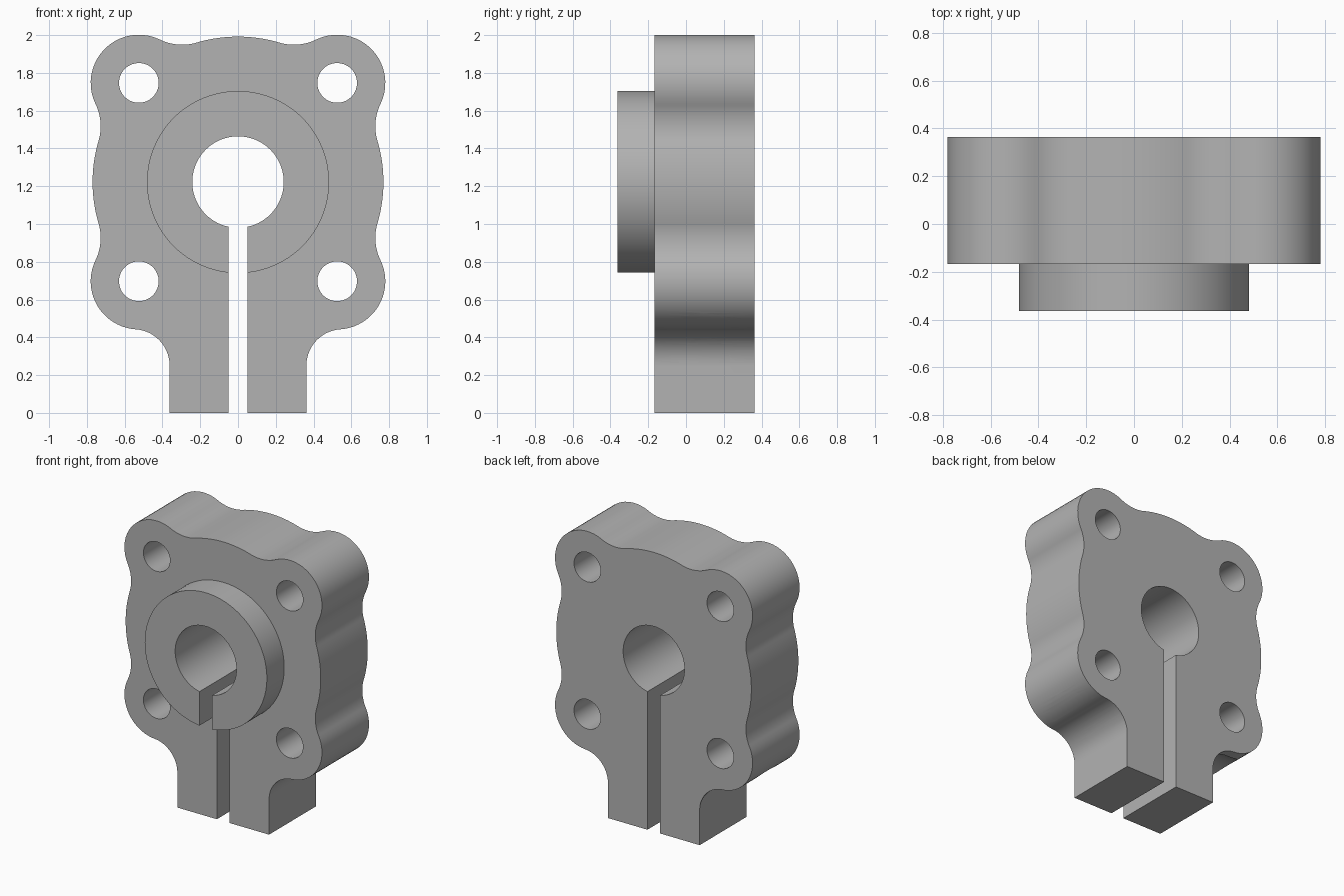
import bpy, bmesh, math
from mathutils import Vector, Matrix

cube = bpy.data.objects.get("Cube")
if cube:
    bpy.data.objects.remove(cube, do_unlink=True)

FRONT, BACK, BOSS_FRONT = -0.167, 0.363, -0.363
MID = (FRONT + BACK) / 2
CENTRE = Vector((0, 1.222))
BODY_R, LOBE_R, FILLET_R = 0.77, 0.255, 0.27
HOLE = 0.525            # bolt hole offset from the bore axis
LUG_X, LUG_Z = 0.362, 0.265

steel = bpy.data.materials.new("grey metal")
steel.use_nodes = True
GREY = (0.45, 0.45, 0.45, 1)
steel.diffuse_color = GREY
steel.node_tree.nodes["Principled BSDF"].inputs["Base Color"].default_value = GREY


def make_object(name, bm):
    bmesh.ops.recalc_face_normals(bm, faces=bm.faces)
    mesh = bpy.data.meshes.new(name)
    bm.to_mesh(mesh)
    bm.free()
    mesh.materials.append(steel)
    obj = bpy.data.objects.new(name, mesh)
    bpy.context.collection.objects.link(obj)
    return obj


def cylinder(name, axis, centre, radius, start, end, segments=96):
    """Cylinder along 'X' or 'Y' between two coordinates on that axis."""
    bm = bmesh.new()
    bmesh.ops.create_cone(bm, cap_ends=True, segments=segments, radius1=radius,
                          radius2=radius, depth=abs(end - start))
    turn = Matrix.Rotation(math.pi / 2, 4, 'Y' if axis == 'X' else 'X')
    place = Vector(centre)
    place['XY'.index(axis)] = (start + end) / 2
    bm.transform(Matrix.Translation(place) @ turn)
    return make_object(name, bm)


def box(name, low, high):
    low, high = Vector(low), Vector(high)
    bm = bmesh.new()
    bmesh.ops.create_cube(bm, size=1)
    bm.transform(Matrix.Translation((low + high) / 2) @ Matrix.Diagonal((*(high - low), 1)))
    return make_object(name, bm)


def combine(target, other, operation):
    mod = target.modifiers.new(operation.lower(), 'BOOLEAN')
    mod.operation, mod.solver, mod.object = operation, 'EXACT', other
    other.hide_render = True
    bpy.context.view_layer.objects.active = target
    bpy.ops.object.modifier_apply(modifier=mod.name)
    bpy.data.objects.remove(other, do_unlink=True)


def fillet_centre(lobe, side):
    """Centre of the hollow that touches both the round body and a lobe."""
    to_lobe = lobe - CENTRE
    d, a, b = to_lobe.length, BODY_R + FILLET_R, LOBE_R + FILLET_R
    bend = math.acos((d * d + a * a - b * b) / (2 * d * a))
    angle = math.atan2(to_lobe.y, to_lobe.x) + side * bend
    return CENTRE + a * Vector((math.cos(angle), math.sin(angle)))


def arc(centre, radius, start, end, steps=20):
    a0, a1 = (math.atan2(p.y - centre.y, p.x - centre.x) for p in (start, end))
    sweep = (a1 - a0 + math.pi) % math.tau - math.pi
    angles = [a0 + sweep * i / steps for i in range(steps)]
    return [centre + radius * Vector((math.cos(a), math.sin(a))) for a in angles]


# Right half of the outline: a chain of tangent arcs from top to lug
upper = CENTRE + Vector((HOLE, HOLE))
lower = CENTRE + Vector((HOLE, -HOLE))
lug_top = 0.25
dx, dz = lower.x - LUG_X, lower.y - lug_top
lug_r = (dx * dx + dz * dz - LOBE_R ** 2) / (2 * (LOBE_R + dx))
chain = [(CENTRE, BODY_R), (fillet_centre(upper, 1), FILLET_R), (upper, LOBE_R),
         (fillet_centre(upper, -1), FILLET_R), (CENTRE, BODY_R),
         (fillet_centre(lower, 1), FILLET_R), (lower, LOBE_R),
         (Vector((LUG_X + lug_r, lug_top)), lug_r)]
joints = [CENTRE + Vector((0, BODY_R))]
for (c0, r0), (c1, r1) in zip(chain, chain[1:]):
    joints.append(c0.lerp(c1, r0 / (r0 + r1)))
joints.append(Vector((LUG_X, lug_top)))
half = []
for (c, r), start, end in zip(chain, joints, joints[1:]):
    half += arc(c, r, start, end)
half += [joints[-1], Vector((LUG_X, 0))]
outline = half + [Vector((-p.x, p.y)) for p in reversed(half[1:])]

# Plate extruded from the outline
bm = bmesh.new()
face = bm.faces.new([bm.verts.new((p.x, FRONT, p.y)) for p in outline])
solid = bmesh.ops.extrude_face_region(bm, geom=[face])
bmesh.ops.translate(bm, vec=(0, BACK - FRONT, 0),
                    verts=[v for v in solid["geom"] if isinstance(v, bmesh.types.BMVert)])
clamp = make_object("clamp_body", bm)

# Round boss on the front
axis = (0, 0, CENTRE.y)
combine(clamp, cylinder("boss", 'Y', axis, 0.482, BOSS_FRONT, 0, 128), 'UNION')

# Bore, clamping slot and four bolt holes
combine(clamp, cylinder("bore_cutter", 'Y', axis, 0.242, -1, 1), 'DIFFERENCE')
combine(clamp, box("slot_cutter", (-0.05, -1, -1), (0.05, 1, CENTRE.y)), 'DIFFERENCE')
for sx in (-1, 1):
    for sz in (-1, 1):
        spot = (sx * HOLE, 0, CENTRE.y + sz * HOLE)
        combine(clamp, cylinder("bolt_cutter", 'Y', spot, 0.105, -1, 1, 64), 'DIFFERENCE')

# Screw head relief and cross holes through the lugs, wider on the left
lug = (0, MID, LUG_Z)
for side, radius in ((1, 0.136), (-1, 0.105)):
    combine(clamp, cylinder("relief_cutter", 'X', lug, 0.264, side * LUG_X, side * 1.2), 'DIFFERENCE')
    combine(clamp, cylinder("screw_cutter", 'X', lug, radius, 0, side * 1.1, 64), 'DIFFERENCE')

bpy.ops.object.select_all(action='DESELECT')
clamp.select_set(True)
bpy.context.view_layer.objects.active = clamp
bpy.ops.object.shade_smooth_by_angle(angle=math.radians(30))
